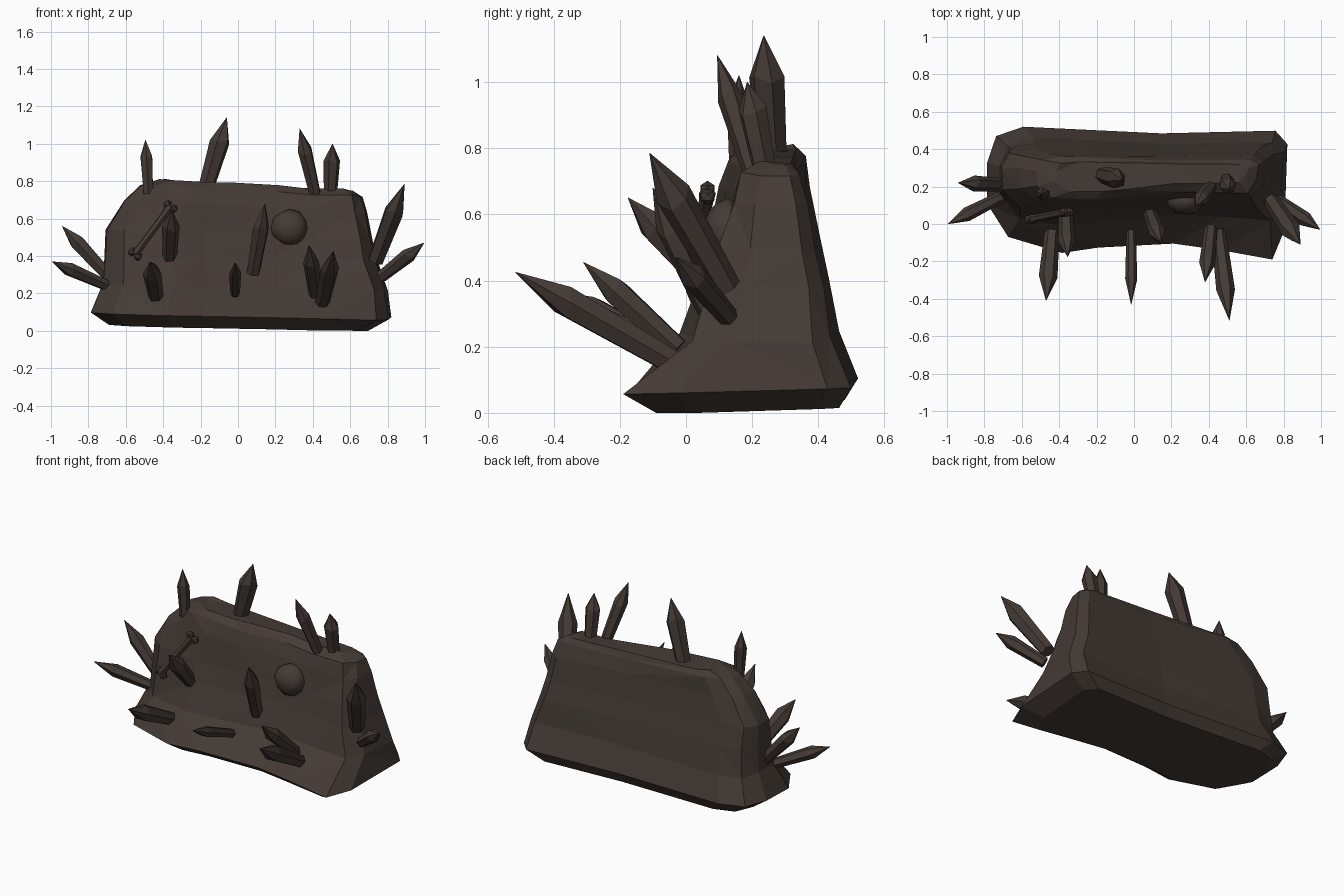
import bpy, bmesh, math, random
from mathutils import Vector, Matrix

if "Cube" in bpy.data.objects:
    bpy.data.objects.remove(bpy.data.objects["Cube"])

random.seed(4)
rock = bpy.data.materials.new("dark brown rock")
rock.diffuse_color = (0.058, 0.043, 0.036, 1)
rock.use_nodes = True
rock.node_tree.nodes["Principled BSDF"].inputs["Base Color"].default_value = rock.diffuse_color


def make(name, bm):
    bmesh.ops.recalc_face_normals(bm, faces=bm.faces)
    me = bpy.data.meshes.new(name)
    bm.to_mesh(me)
    bm.free()
    me.materials.append(rock)
    ob = bpy.data.objects.new(name, me)
    bpy.context.collection.objects.link(ob)
    return ob


def loft(bm, rings):
    """Skin a stack of rings and cap both ends."""
    vs = [[bm.verts.new(p) for p in r] for r in rings]
    n = len(vs[0])
    for a, b in zip(vs, vs[1:]):
        for i in range(n):
            j = (i + 1) % n
            bm.faces.new((a[i], a[j], b[j], b[i]))
    bm.faces.new(vs[0][::-1])
    bm.faces.new(vs[-1])


# Rock wall: one irregular outline, rescaled at each height
outline = [(0, .42), (.07, .17), (.25, .05), (.37, .09), (.62, .12), (.78, .07),
           (.95, 0), (.99, .22), (1, .87), (.96, .97), (.58, .95), (.12, 1),
           (.03, .93), (0, .73)]
# z, left x, right x, front y, back y
levels = [(.012, -.69, .71, -.09, .48), (.075, -.785, .82, -.19, .52),
          (.24, -.72, .80, -.06, .455), (.40, -.71, .745, -.01, .425),
          (.52, -.705, .72, .02, .40), (.67, -.61, .69, .06, .375),
          (.755, -.52, .665, .09, .355), (.787, -.42, .61, .14, .33)]
rings = []
for z, xl, xr, yf, yb in levels:
    t = min(1, max(0, (z - .075) / .165))
    ring = []
    for u, v in outline:
        x = xl + (xr - xl) * u
        y = yf + (yb - yf) * v
        if v < .5:
            y += .085 * u * t         # right half of the face is set back
        tilt = .055 * x * max(z, .3) / .8 - .02 * v * (1 - t)
        j = .008 * t
        ring.append((x + random.uniform(-j, j) * .5, y + random.uniform(-j, j),
                     max(0, z - tilt - .003 + random.uniform(-j, j))))
    rings.append(ring)
bm = bmesh.new()
loft(bm, rings)
bmesh.ops.triangulate(bm, faces=bm.faces)
make("rock_wall", bm)


# Crystals: six-sided shafts with pointed tips
def crystal(name, base, tip, r, shoulder=.66):
    base, tip = Vector(base), Vector(tip)
    base -= (tip - base) * .06        # root sunk into the rock
    axis = tip - base
    q = axis.to_track_quat('Z', 'Y')

    def hexagon(centre, rad, slant=0):
        return [centre + axis * slant * math.sin(i * 2)
                + q @ Vector((math.cos(i * math.pi / 3), math.sin(i * math.pi / 3), 0)) * rad
                for i in range(6)]

    bm = bmesh.new()
    loft(bm, [hexagon(base, r * .8), hexagon(base + axis * shoulder, r, .04),
              hexagon(tip, .001)])
    make(name, bm)


groups = {
    "top_crystal": [((-.48, .16, .75), (-.495, .16, 1.02), .036),
                    ((-.16, .26, .80), (-.06, .235, 1.14), .055),
                    ((.41, .20, .74), (.33, .095, 1.08), .04),
                    ((.495, .235, .75), (.505, .185, 1.0), .045)],
    "left_crystal": [((-.72, .14, .25), (-.995, .0, .37), .038),
                     ((-.71, .21, .31), (-.94, .22, .56), .043)],
    "right_crystal": [((.745, .11, .40), (.89, -.11, .785), .055),
                      ((.78, .12, .30), (.995, -.03, .47), .04)],
    "front_crystal": [((.455, -.07, .17), (.51, -.515, .425), .05),
                      ((.41, -.04, .21), (.38, -.31, .455), .043),
                      ((-.015, -.06, .21), (-.015, -.43, .365), .032),
                      ((-.44, -.06, .19), (-.47, -.41, .37), .05),
                      ((-.365, .05, .40), (-.355, -.175, .65), .047),
                      ((.085, .06, .33), (.145, -.10, .68), .045)],
}
for name, items in groups.items():
    for i, (b, t, r) in enumerate(items):
        crystal(f"{name}_{i + 1}", b, t, r)

# Bone stuck to the face: thin shaft with a pair of knobs at each end
lo, hi = Vector((-.55, .025, .41)), Vector((-.36, .065, .665))
d = hi - lo
q = d.to_track_quat('Z', 'Y')
side = d.normalized().cross(Vector((0, 1, 0)))
bm = bmesh.new()
loft(bm, [[lo + d * f + q @ Vector((math.cos(i * math.pi / 3), math.sin(i * math.pi / 3), 0)) * r
           for i in range(6)] for f, r in ((0, .026), (.2, .02), (.8, .02), (1, .026))])
for end in (lo, hi):
    for s in (-1, 1):
        bmesh.ops.create_icosphere(bm, subdivisions=1, radius=.025,
                                   matrix=Matrix.Translation(end + side * .02 * s))
make("bone", bm)

# Rounded stone set in the face
bm = bmesh.new()
bmesh.ops.create_icosphere(bm, subdivisions=2, radius=1)
for v in bm.verts:
    v.co *= random.uniform(.95, 1.05)
    v.co = Vector((.275 + v.co.x * .1, .125 + v.co.y * .075, .55 + v.co.z * .098))
for f in bm.faces:
    f.smooth = True
make("round_stone", bm)
